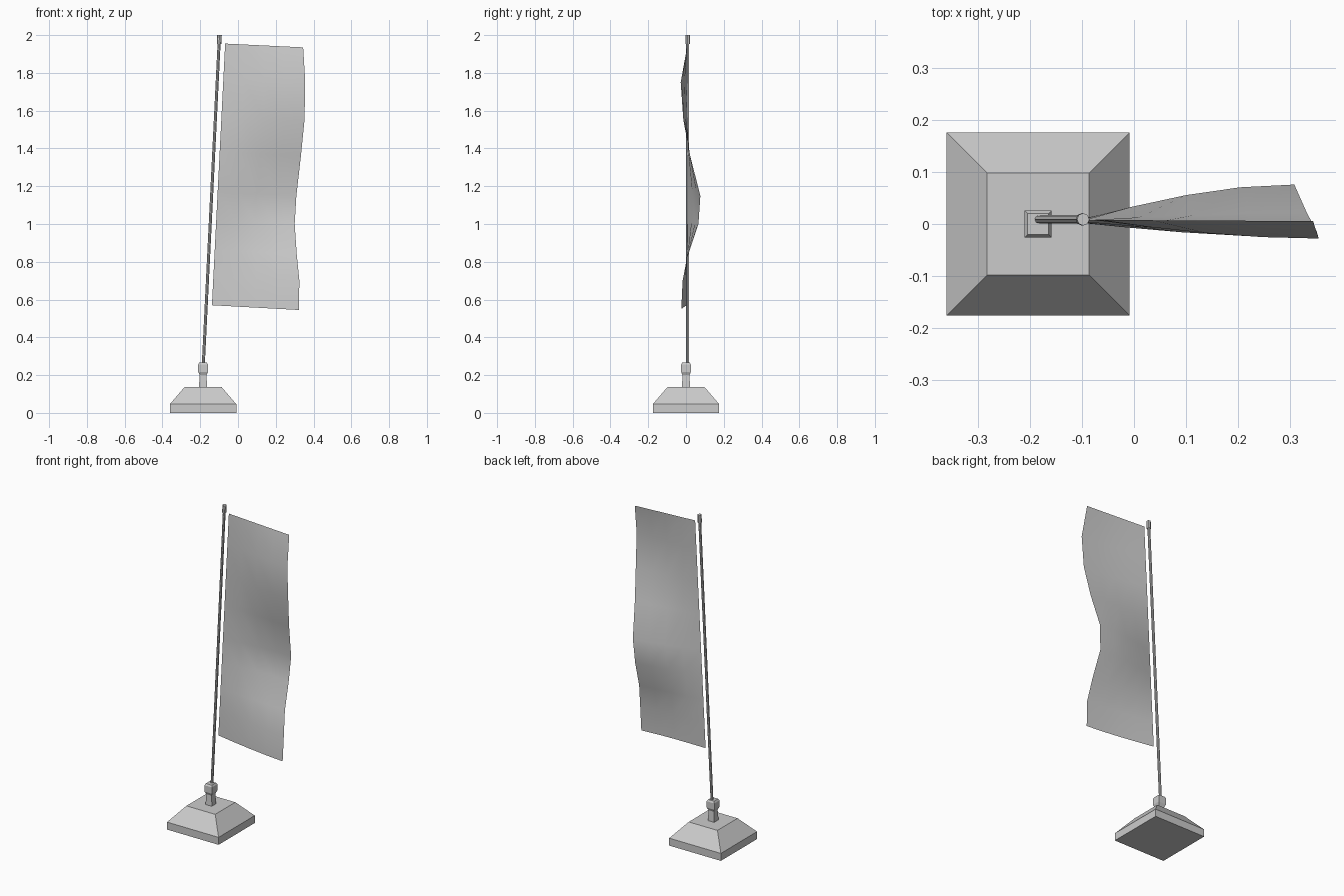
import bpy, bmesh, math
from mathutils import Vector

if "Cube" in bpy.data.objects:
    bpy.data.objects.remove(bpy.data.objects["Cube"])

CX = -0.185  # stand centre


def make_object(name, bm, smooth=False):
    me = bpy.data.meshes.new(name)
    for f in bm.faces:
        f.smooth = smooth
    bm.to_mesh(me)
    bm.free()
    ob = bpy.data.objects.new(name, me)
    bpy.context.collection.objects.link(ob)
    return ob


def square_loft(name, profile):
    """Stack square rings given as (half width, z)."""
    bm = bmesh.new()
    rings = [[bm.verts.new((CX + sx * h, sy * h, z))
              for sx, sy in ((-1, -1), (1, -1), (1, 1), (-1, 1))]
             for h, z in profile]
    for a, b in zip(rings, rings[1:]):
        for i in range(4):
            j = (i + 1) % 4
            bm.faces.new((a[i], a[j], b[j], b[i]))
    bm.faces.new(rings[0][::-1])
    bm.faces.new(rings[-1])
    return make_object(name, bm)


def rod(name, start, end, radius):
    a, b = Vector(start), Vector(end)
    bm = bmesh.new()
    bmesh.ops.create_cone(bm, cap_ends=True, segments=8, radius1=radius,
                          radius2=radius, depth=(b - a).length)
    rot = (b - a).to_track_quat('Z', 'Y').to_matrix().to_4x4()
    bmesh.ops.transform(bm, matrix=rot, verts=bm.verts)
    bmesh.ops.translate(bm, vec=(a + b) / 2, verts=bm.verts)
    return make_object(name, bm)


# Weighted foot and square socket
square_loft("base", [(0.176, 0), (0.176, 0.046), (0.098, 0.137)])
square_loft("socket", [(0.022, 0.13), (0.018, 0.2), (0.026, 0.217),
                       (0.026, 0.256), (0.02, 0.266)])

# Leaning pole with end cap
foot = Vector((-0.184, 0.009, 0.25))
tip = Vector((-0.098, 0.009, 2.0))
rod("pole", foot, foot.lerp(tip, 0.985), 0.008)
rod("pole_cap", foot.lerp(tip, 0.973), tip, 0.012)

# Waving banner: free edge as (x, y, z), fastened edge runs straight by the pole
free_edge = [(0.345, 0.006, 1.935), (0.356, -0.028, 1.75), (0.352, -0.014, 1.55),
             (0.333, 0.022, 1.36), (0.309, 0.076, 1.15), (0.3, 0.066, 1.0),
             (0.311, 0.012, 0.84), (0.325, -0.018, 0.7), (0.322, -0.025, 0.545)]
top, bottom = Vector((-0.068, 0.008, 1.955)), Vector((-0.138, 0.006, 0.57))
bm = bmesh.new()
COLS = 4
rows = []
for p in free_edge:
    t = (1.935 - p[2]) / 1.39
    q = top.lerp(bottom, t)
    row = []
    for c in range(COLS + 1):
        u = c / COLS
        v = q.lerp(Vector(p), u)
        v.y = q.y + (p[1] - q.y) * math.sin(u * math.pi / 2)
        row.append(bm.verts.new(v))
    rows.append(row)
for a, b in zip(rows, rows[1:]):
    for c in range(COLS):
        bm.faces.new((a[c], b[c], b[c + 1], a[c + 1]))
make_object("banner", bm, smooth=True)
